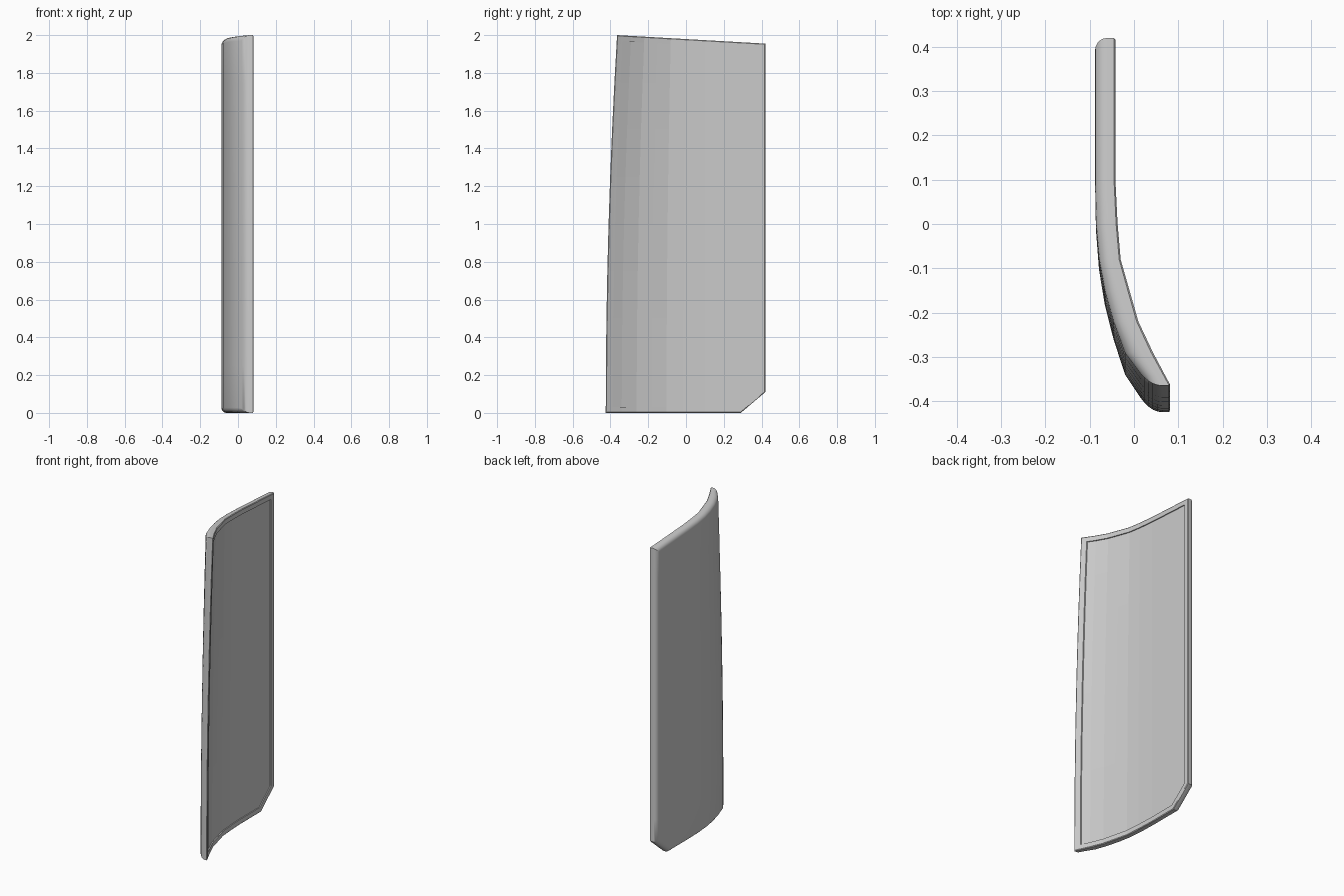
import bpy, bmesh, math
from mathutils import Vector

cube = bpy.data.objects.get("Cube")
if cube:
    bpy.data.objects.remove(cube)

grey = bpy.data.materials.new("light grey")
grey.use_nodes = True
GREY = (0.6, 0.6, 0.6, 1)
grey.diffuse_color = GREY
grey.node_tree.nodes["Principled BSDF"].inputs["Base Color"].default_value = GREY

# Panel outline in (y, z), counter-clockwise
OUTLINE = [(-.365, 0), (.29, 0), (.42, .11), (.42, 1.955), (-.365, 2)]
# Bent section: y, x of the hollow face, x of the rounded face
BEND = [(-.365, .083, .033), (-.343, .071, .02), (-.29, .043, -.02),
        (-.22, .01, -.046), (-.15, -.01, -.066), (-.08, -.03, -.079),
        (0, -.037, -.086), (.1, -.042, -.088), (.42, -.042, -.088)]


def inset(points, d):
    """Move every side of the outline inward by d."""
    pts = [Vector(p) for p in points]
    result = []
    for i, p in enumerate(pts):
        a = (p - pts[i - 1]).normalized()
        b = (pts[(i + 1) % len(pts)] - p).normalized()
        na, nb = Vector((-a.y, a.x)), Vector((-b.y, b.x))
        result.append(p + (na + nb) * d / (1 + na.dot(nb)))
    return result


def bend_x(y, depth):
    """Blend from the rounded face (0) to the hollow face (1)."""
    y = min(max(y, BEND[0][0]), BEND[-1][0])
    for (y0, i0, o0), (y1, i1, o1) in zip(BEND, BEND[1:]):
        if y <= y1:
            t = (y - y0) / (y1 - y0)
            inner, outer = i0 + (i1 - i0) * t, o0 + (o1 - o0) * t
            return outer + (inner - outer) * depth


# Edge section as (inset, depth): rounded outside, crisp rim, recessed panel
section = []
for k in range(6):
    a = math.pi / 2 * k / 5
    section.append((.028 * (1 - math.sin(a)), .6 * (1 - math.cos(a))))
section += [(0, .93), (.004, 1), (.032, 1), (.032, .87)]

bm = bmesh.new()
rings = [[bm.verts.new((depth, p.x, p.y)) for p in inset(OUTLINE, d)]
         for d, depth in section]
for low, high in zip(rings, rings[1:]):
    for i in range(len(low)):
        j = (i + 1) % len(low)
        bm.faces.new((low[i], low[j], high[j], high[i]))
bm.faces.new(rings[0][::-1])
panel_face = bm.faces.new(rings[-1])
panel_face.material_index = 0

# Cut columns for the bend and rows for the tapering front edge
cuts = [((0, y, 0), (0, 1, 0)) for y, _, _ in BEND[1:-1]]
cuts += [((0, 0, z / 4), (0, 0, 1)) for z in range(1, 8)]
for co, normal in cuts:
    bmesh.ops.bisect_plane(bm, geom=bm.verts[:] + bm.edges[:] + bm.faces[:],
                           dist=1e-5, plane_co=co, plane_no=normal)
bmesh.ops.recalc_face_normals(bm, faces=bm.faces[:])
flat = {f.index for f in bm.faces}
bm.faces.index_update()
flat = {f.index for f in bm.faces
        if f.normal.x > .99 and f.calc_center_median().x > .8}

# Bend the section and widen the front edge toward the bottom
for v in bm.verts:
    depth, y, z = v.co
    x = bend_x(y, depth)
    if y < .1:
        y = .1 - (.1 - y) * (1 + .129 * (1 - (z / 2) ** 2))
    v.co = (x, y, z)

mesh = bpy.data.meshes.new("curved_panel")
bm.to_mesh(mesh)
bm.free()
mesh.materials.append(grey)
panel = bpy.data.objects.new("curved_panel", mesh)
bpy.context.collection.objects.link(panel)

# Smooth rim and outer face, faceted hollow face
bpy.ops.object.select_all(action='DESELECT')
panel.select_set(True)
bpy.context.view_layer.objects.active = panel
bpy.ops.object.shade_smooth_by_angle(angle=math.radians(35))
for poly in mesh.polygons:
    if poly.index in flat:
        poly.use_smooth = False
